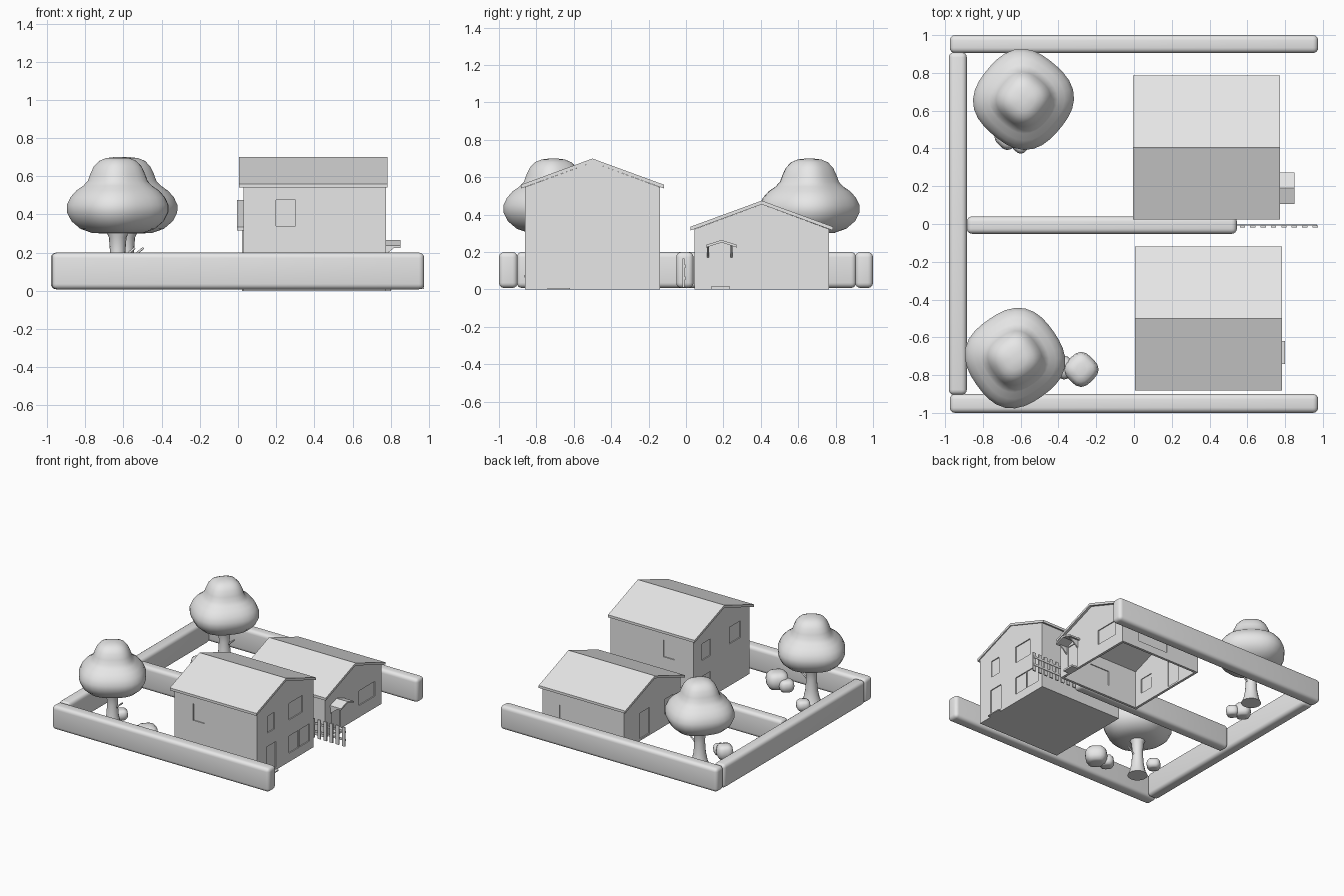
import bpy, bmesh, math
from mathutils import Vector

old = bpy.data.objects.get("Cube")
if old:
    bpy.data.objects.remove(old, do_unlink=True)

grey = bpy.data.materials.new("plain_grey")
grey.use_nodes = True
grey.diffuse_color = (0.8, 0.8, 0.8, 1)
grey.node_tree.nodes["Principled BSDF"].inputs["Base Color"].default_value = (0.8, 0.8, 0.8, 1)


def finish(name, bm, smooth=None):
    bmesh.ops.recalc_face_normals(bm, faces=bm.faces[:])
    mesh = bpy.data.meshes.new(name)
    bm.to_mesh(mesh)
    bm.free()
    mesh.materials.append(grey)
    ob = bpy.data.objects.new(name, mesh)
    bpy.context.collection.objects.link(ob)
    select(ob)
    if smooth:
        bpy.ops.object.shade_smooth_by_angle(angle=math.radians(smooth))
    return ob


def select(ob):
    bpy.ops.object.select_all(action='DESELECT')
    ob.select_set(True)
    bpy.context.view_layer.objects.active = ob


def add_box(bm, x, y, z):
    made = bmesh.ops.create_cube(bm, size=1)["verts"]
    for v in made:
        v.co = Vector([(lo + hi) / 2 + c * (hi - lo) for c, (lo, hi) in zip(v.co, (x, y, z))])


def box(name, x, y, z):
    bm = bmesh.new()
    add_box(bm, x, y, z)
    return finish(name, bm)


def prism(bm, profile, x0, x1):
    """Extrude a y-z profile along x; returns the new faces."""
    base = bm.faces.new([bm.verts.new((x0, y, z)) for y, z in profile])
    ext = bmesh.ops.extrude_face_region(bm, geom=[base])["geom"]
    for v in ext:
        if isinstance(v, bmesh.types.BMVert):
            v.co.x = x1


def gable_roof(name, x, yc, half, eave, ridge, thick):
    bm = bmesh.new()
    prism(bm, [(yc - half, eave), (yc, ridge), (yc + half, eave),
               (yc + half, eave - thick), (yc, ridge - thick), (yc - half, eave - thick)], *x)
    return finish(name, bm)


def house(name, x, yc, ridge, openings, floor):
    half, wall_top = 0.36, ridge - 0.153
    y = (yc - half, yc + half)
    # Walls as a hollow shell
    bm = bmesh.new()
    prism(bm, [(y[0], 0), (y[0], wall_top), (yc, ridge - 0.02), (y[1], wall_top), (y[1], 0)], *x)
    if not floor:
        low = [f for f in bm.faces if all(v.co.z < 0.001 for v in f.verts)]
        bmesh.ops.delete(bm, geom=low, context='FACES_ONLY')
    walls = finish(name + "_walls", bm)
    shell = walls.modifiers.new("shell", 'SOLIDIFY')
    shell.thickness, shell.offset, shell.use_even_offset = 0.02, -1, True

    # Door and window openings, each with a set back pane
    cut, pane = bmesh.new(), bmesh.new()
    for axis, side, a, z in openings:
        span = x if axis == "x" else y
        face, inward = span[side], 1 - 2 * side

        def depth(d0, d1):
            return tuple(sorted((face + inward * d0, face + inward * d1)))
        for target, d, grow in ((cut, depth(-0.02, 0.04), 0), (pane, depth(0.008, 0.013), 0.001)):
            wide = (a[0] - grow, a[1] + grow)
            tall = (z[0] - grow, z[1] + grow)
            add_box(target, *((d, wide, tall) if axis == "x" else (wide, d, tall)))
    finish(name + "_panes", pane)
    cutter = finish(name + "_cutter", cut)
    cutter.hide_render = True
    holes = walls.modifiers.new("holes", 'BOOLEAN')
    holes.operation, holes.solver, holes.object = 'DIFFERENCE', 'EXACT', cutter
    select(walls)
    for m in ("shell", "holes"):
        bpy.ops.object.modifier_apply(modifier=m)
    bpy.data.objects.remove(cutter, do_unlink=True)
    # Roof
    gable_roof(name + "_roof", (x[0] - 0.025, x[1] + 0.008 + 0.012 * (not floor)), yc,
               0.382, ridge - 0.14, ridge, 0.02)


# Two houses: openings are (axis, far side?, span, heights)
up, down = (0.34, 0.475), (0.07, 0.21)
house("tall_house", (0.03, 0.775), -0.5, 0.70, [
    ("x", 1, (-0.73, -0.64), up), ("x", 1, (-0.45, -0.28), up),
    ("x", 1, (-0.45, -0.33), down), ("x", 1, (-0.32, -0.19), down),
    ("x", 1, (-0.74, -0.62), (0.022, 0.23)),
    ("x", 0, (-0.36, -0.25), up), ("x", 0, (-0.74, -0.6), up),
    ("x", 0, (-0.36, -0.25), down),
    ("y", 0, (0.2, 0.3), up), ("y", 1, (0.2, 0.3), up)], True)
house("low_house", (0.02, 0.752), 0.405, 0.475, [
    ("x", 1, (0.13, 0.24), (0.015, 0.225)), ("x", 1, (0.48, 0.68), (0.095, 0.215)),
    ("x", 0, (0.44, 0.56), (0.015, 0.225)), ("x", 0, (0.13, 0.25), (0.095, 0.215)),
    ("y", 0, (0.3, 0.48), (0.095, 0.215)), ("y", 1, (0.32, 0.6), (0.06, 0.215))], False)

# Porch canopy, brackets and doorsteps
gable_roof("porch_roof", (0.75, 0.85), 0.19, 0.083, 0.238, 0.265, 0.014)
for side, yb in (("right", 0.122), ("left", 0.248)):
    bm = bmesh.new()
    f = bm.faces.new([bm.verts.new(c) for c in
                      ((0.75, yb, 0.235), (0.83, yb, 0.235), (0.75, yb, 0.17))])
    bracket = finish("porch_bracket_" + side, bm)
    bracket.modifiers.new("thick", 'SOLIDIFY').thickness = 0.01
box("porch_step", (0.75, 0.8), (0.135, 0.235), (0, 0.015))
box("tall_house_step", (0.77, 0.8), (-0.74, -0.62), (0, 0.008))

# Hedges
for name, x, y in (("front_hedge", (-0.975, 0.975), (-1.0, -0.9)),
                   ("back_hedge", (-0.975, 0.975), (0.905, 1.0)),
                   ("side_hedge", (-0.98, -0.885), (-0.905, 0.91)),
                   ("middle_hedge", (-0.885, 0.545), (-0.052, 0.04))):
    bm = bmesh.new()
    add_box(bm, x, y, (0.008, 0.2))
    bmesh.ops.bevel(bm, geom=bm.edges[:], offset=0.028, segments=4, profile=0.5, affect='EDGES')
    finish(name, bm, 40)

# Picket fence
bm = bmesh.new()
pickets = 8
for i in range(pickets):
    xp = 0.56 + i * 0.055
    prism(bm, [(-0.018, 0.01), (-0.018, 0.165), (-0.008, 0.165), (-0.008, 0.01)], xp, xp + 0.028)
for zr in (0.05, 0.115):
    add_box(bm, (0.54, 0.97), (-0.008, -0.003), (zr, zr + 0.018))
finish("picket_fence", bm)


def lathe(name, centre, profile, lobes=0.0, turn=0.0, count=32):
    """Revolve (radius, height) points, with a soft four-cornered outline."""
    bm = bmesh.new()
    rings = []
    for r, z in profile:
        ring = []
        for i in range(count):
            t = math.tau * i / count
            k = r * (1 + lobes * math.cos(4 * (t - turn)))
            ring.append(bm.verts.new((centre[0] + k * math.cos(t), centre[1] + k * math.sin(t), z)))
        rings.append(ring)
    for lo, hi in zip(rings, rings[1:]):
        for i in range(count):
            j = (i + 1) % count
            bm.faces.new((lo[i], lo[j], hi[j], hi[i]))
    bm.faces.new(rings[0])
    bm.faces.new(rings[-1])
    return finish(name, bm, 60)


# Trees: two-tier crown, flared trunk and a short twig
crown = [(0.06, 0.3), (0.13, 0.303), (0.19, 0.325), (0.235, 0.365), (0.257, 0.41), (0.258, 0.45),
         (0.24, 0.49), (0.21, 0.525), (0.175, 0.55), (0.152, 0.575), (0.14, 0.61), (0.122, 0.65),
         (0.095, 0.68), (0.06, 0.695), (0.02, 0.7)]
trunk = [(0.075, 0.008), (0.06, 0.04), (0.046, 0.11), (0.04, 0.2), (0.046, 0.28), (0.07, 0.33)]
for name, c, turn in (("front_tree", (-0.63, -0.71), 80), ("back_tree", (-0.585, 0.66), 95)):
    lathe(name + "_crown", c, crown, 0.04, math.radians(turn))
    lathe(name + "_trunk", c, trunk, count=16)
    path = bpy.data.curves.new(name + "_twig", 'CURVE')
    path.dimensions, path.bevel_depth = '3D', 0.006
    line = path.splines.new('POLY')
    line.points.add(2)
    for p, (dx, dz) in zip(line.points, ((0.03, 0.17), (0.06, 0.2), (0.09, 0.225))):
        p.co = (c[0] + dx, c[1], dz, 1)
    path.materials.append(grey)
    bpy.context.collection.objects.link(bpy.data.objects.new(name + "_twig", path))

# Bushes: rounded squat mounds (position, radius, height)
mound = [(0.45, 0.0), (0.75, 0.04), (0.95, 0.25), (1.0, 0.5), (0.92, 0.78), (0.7, 0.94), (0.35, 1.0)]
for i, (x, y, r, h) in enumerate(((-0.28, -0.77, 0.088, 0.13), (-0.37, -0.76, 0.06, 0.09),
                                  (-0.66, -0.56, 0.055, 0.08), (-0.67, 0.46, 0.065, 0.11),
                                  (-0.6, 0.425, 0.05, 0.08))):
    lathe(f"bush_{i + 1}", (x, y), [(k * r, 0.008 + z * h) for k, z in mound], 0.06, math.pi / 2, 20)
